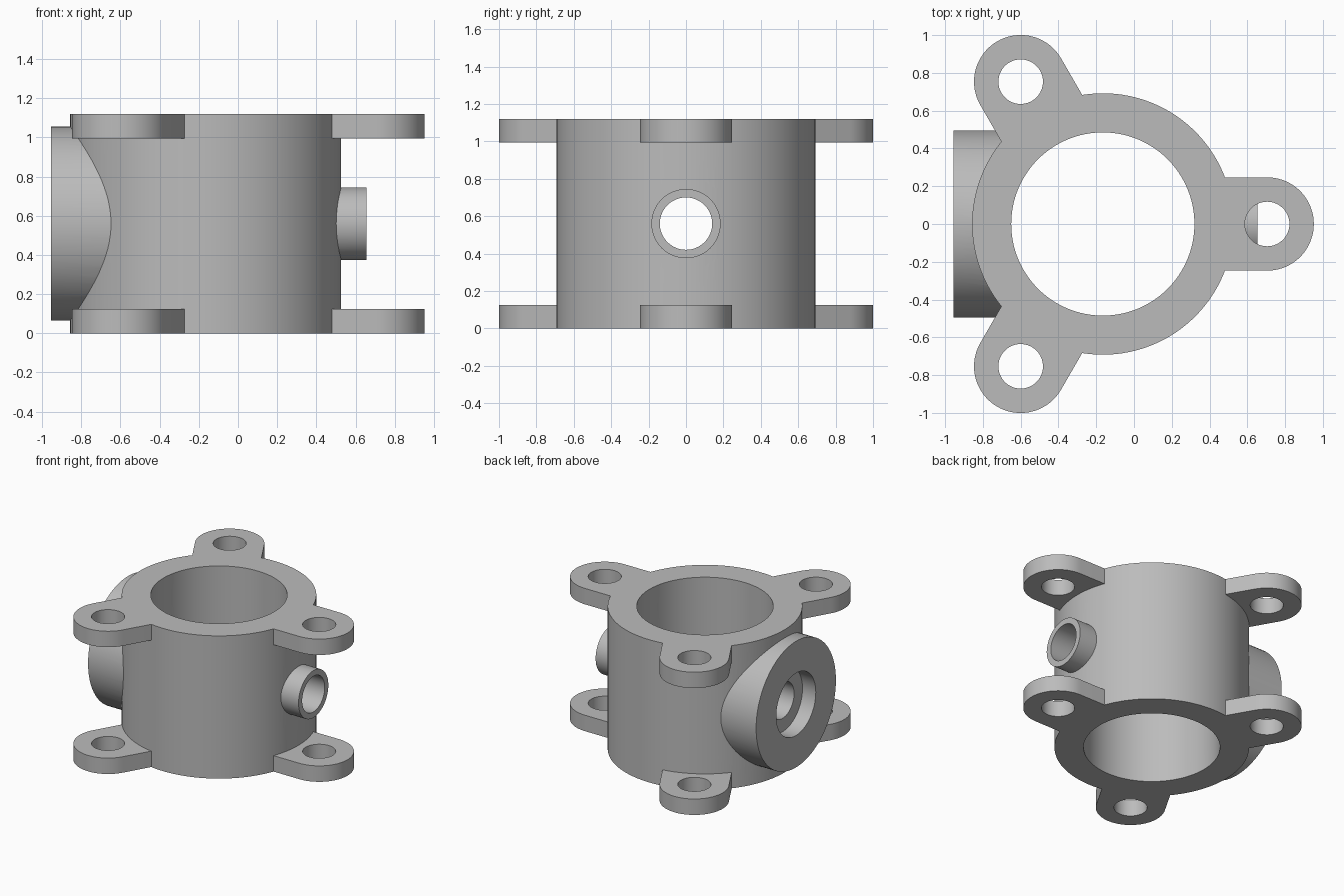
import bpy, bmesh
from math import pi, cos, sin
from mathutils import Matrix, Vector

cube = bpy.data.objects.get("Cube")
if cube:
    bpy.data.objects.remove(cube, do_unlink=True)

CX, H, MID = -0.165, 1.12, 0.56      # bore axis, height, port axis height
LUG_DIST, LUG_R, LUG_T = 0.87, 0.247, 0.125

grey = bpy.data.materials.new("cast grey")
grey.use_nodes = True
grey.diffuse_color = (0.5, 0.5, 0.5, 1)
grey.node_tree.nodes["Principled BSDF"].inputs["Base Color"].default_value = (0.5, 0.5, 0.5, 1)


def add_object(name, bm):
    bmesh.ops.recalc_face_normals(bm, faces=bm.faces)
    mesh = bpy.data.meshes.new(name)
    bm.to_mesh(mesh)
    bm.free()
    mesh.materials.append(grey)
    obj = bpy.data.objects.new(name, mesh)
    bpy.context.collection.objects.link(obj)
    return obj


def cylinder(name, radius, start, end, segments=96):
    """Cylinder running between two points."""
    start, end = Vector(start), Vector(end)
    axis = end - start
    turn = axis.to_track_quat('Z', 'Y').to_matrix().to_4x4()
    bm = bmesh.new()
    bmesh.ops.create_cone(bm, cap_ends=True, segments=segments, radius1=radius,
                          radius2=radius, depth=axis.length,
                          matrix=Matrix.Translation((start + end) / 2) @ turn)
    return add_object(name, bm)


def lug(name, angle, z):
    """Round-ended mounting ear reaching out from the body."""
    steps = 40
    pts = [(0.56, -LUG_R)]
    for i in range(steps + 1):
        a = -pi / 2 + pi * i / steps
        pts.append((LUG_DIST + LUG_R * cos(a), LUG_R * sin(a)))
    pts.append((0.56, LUG_R))
    bm = bmesh.new()
    face = bm.faces.new([bm.verts.new((x, y, z)) for x, y in pts])
    top = bmesh.ops.extrude_face_region(bm, geom=[face])["geom"]
    bmesh.ops.translate(bm, vec=(0, 0, LUG_T),
                        verts=[v for v in top if isinstance(v, bmesh.types.BMVert)])
    bm.transform(Matrix.Translation((CX, 0, 0)) @ Matrix.Rotation(angle, 4, 'Z'))
    return add_object(name, bm)


def combine(target, tool, operation):
    mod = target.modifiers.new(operation.lower(), 'BOOLEAN')
    mod.operation, mod.solver, mod.object = operation, 'EXACT', tool
    bpy.context.view_layer.objects.active = target
    bpy.ops.object.modifier_apply(modifier=mod.name)
    bpy.data.objects.remove(tool, do_unlink=True)


# Solid body, large boss, small pipe and lugs
body = cylinder("ported_housing", 0.692, (CX, 0, 0), (CX, 0, H), 128)
combine(body, cylinder("large_boss", 0.495, (-0.955, 0, MID), (CX, 0, MID)), 'UNION')
combine(body, cylinder("small_pipe", 0.185, (CX, 0, MID), (0.655, 0, MID), 64), 'UNION')
angles = [2 * pi * k / 3 for k in range(3)]
for a in angles:
    for z in (0, H - LUG_T):
        combine(body, lug("lug", a, z), 'UNION')

# Main bore, cross port and counterbore
combine(body, cylinder("bore", 0.485, (CX, 0, -0.1), (CX, 0, H + 0.1), 128), 'DIFFERENCE')
combine(body, cylinder("cross_port", 0.14, (-1.1, 0, MID), (0.8, 0, MID), 64), 'DIFFERENCE')
combine(body, cylinder("counterbore", 0.245, (-1.1, 0, MID), (-0.84, 0, MID), 64), 'DIFFERENCE')

# Bolt holes through each lug
for a in angles:
    x, y = CX + LUG_DIST * cos(a), LUG_DIST * sin(a)
    for z in (0, H - LUG_T):
        combine(body, cylinder("bolt_hole", 0.118, (x, y, z - 0.05), (x, y, z + LUG_T + 0.05), 48),
                'DIFFERENCE')

bpy.ops.object.select_all(action='DESELECT')
body.select_set(True)
bpy.context.view_layer.objects.active = body
bpy.ops.object.shade_smooth_by_angle(angle=pi / 6)
